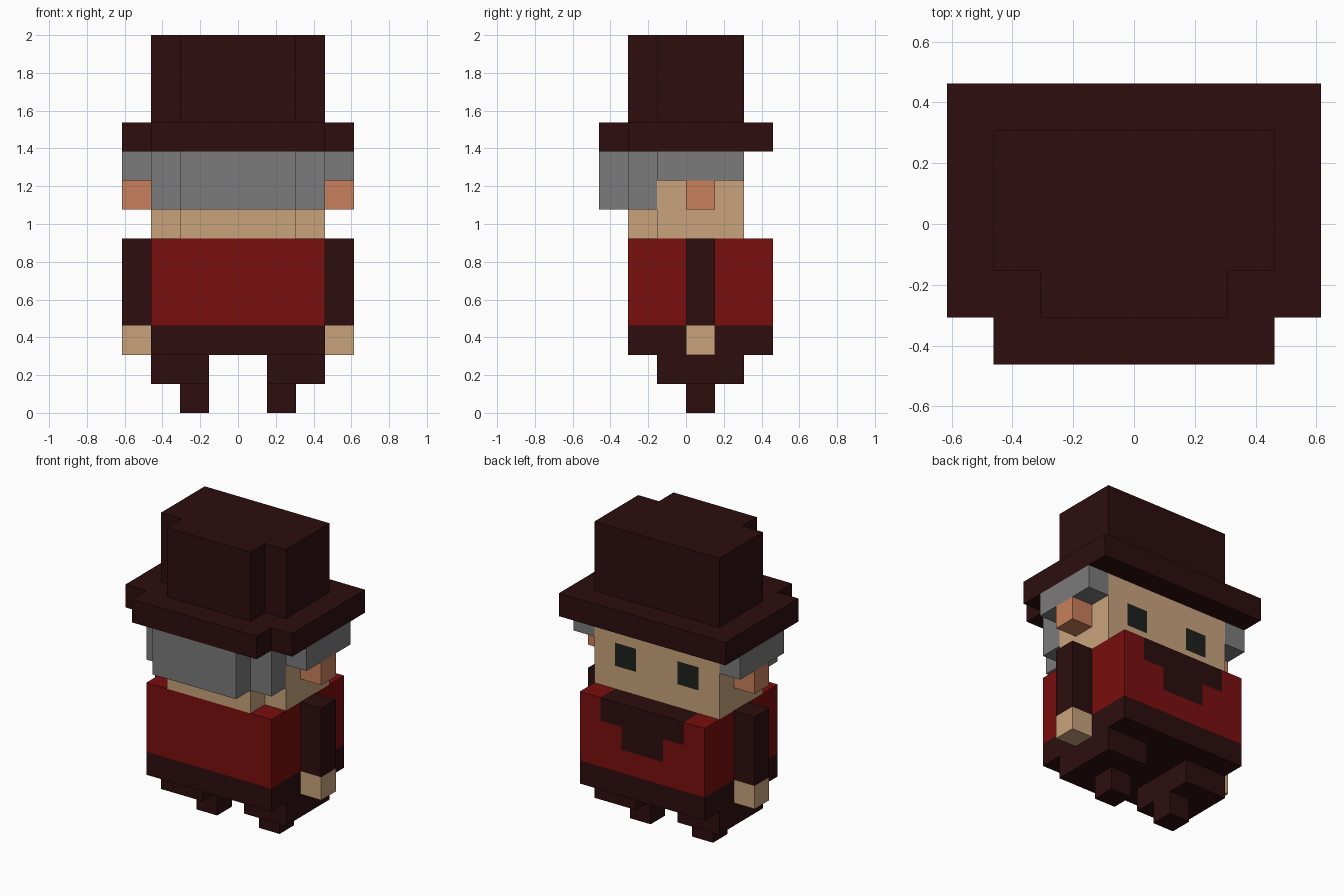
import bpy, bmesh
from mathutils import Vector

if "Cube" in bpy.data.objects:
    bpy.data.objects.remove(bpy.data.objects["Cube"])

U = 2 / 13  # one block; all sizes below are counted in blocks


def material(name, r, g, b):
    m = bpy.data.materials.new(name)
    m.diffuse_color = (r, g, b, 1)
    m.use_nodes = True
    m.node_tree.nodes["Principled BSDF"].inputs["Base Color"].default_value = m.diffuse_color
    return m


DARK = material("dark maroon", 0.026, 0.004, 0.0048)
RED = material("red cloth", 0.195, 0.0044, 0.0044)
SKIN = material("skin", 0.584, 0.371, 0.205)
EAR = material("ear", 0.584, 0.216, 0.107)
GREY = material("grey hair", 0.198, 0.198, 0.198)
BLACK = material("eye black", 0.013, 0.015, 0.013)


def prism(name, outline, z0, z1, mats, cuts=(), rule=None):
    """Extrude a plan outline; cut along (axis, position) planes and colour faces by rule."""
    bm = bmesh.new()
    base = bm.faces.new([bm.verts.new((x, y, z0)) for x, y in outline])
    top = bmesh.ops.extrude_face_region(bm, geom=[base])["geom"]
    bmesh.ops.translate(bm, vec=(0, 0, z1 - z0),
                        verts=[v for v in top if isinstance(v, bmesh.types.BMVert)])
    for axis, pos in cuts:
        n = Vector((0, 0, 0))
        n[axis] = 1
        bmesh.ops.bisect_plane(bm, geom=bm.verts[:] + bm.edges[:] + bm.faces[:],
                               plane_co=n * pos, plane_no=n)
    bmesh.ops.recalc_face_normals(bm, faces=bm.faces[:])
    if rule:
        for f in bm.faces:
            f.material_index = rule(f.calc_center_median())
    bmesh.ops.scale(bm, vec=(U, U, U), verts=bm.verts[:])
    me = bpy.data.meshes.new(name)
    bm.to_mesh(me)
    bm.free()
    for m in mats:
        me.materials.append(m)
    ob = bpy.data.objects.new(name, me)
    bpy.context.collection.objects.link(ob)
    return ob


def box(name, x0, x1, y0, y1, z0, z1, mats, cuts=(), rule=None):
    return prism(name, [(x0, y0), (x1, y0), (x1, y1), (x0, y1)], z0, z1, mats, cuts, rule)


def stepped(name, hw, y0, y1, z0, z1, mats, cuts=(), rule=None):
    """Block of half width hw whose -y corners are notched by one block."""
    n = hw - 1
    outline = [(-n, y0), (n, y0), (n, y0 + 1), (hw, y0 + 1),
               (hw, y1), (-hw, y1), (-hw, y0 + 1), (-n, y0 + 1)]
    return prism(name, outline, z0, z1, mats, cuts, rule)


def pair(name, x0, x1, *args):
    box("right_" + name, x0, x1, *args)
    box("left_" + name, -x1, -x0, *args)


X_CUTS = [(0, p) for p in (-2, -1, 1, 2)]


# Torso: red jacket, dark hem, stepped dark bib on the +y side
def torso_rule(c):
    bib = c.y > 2 and ((abs(c.x) < 2 and c.z > 5) or (abs(c.x) < 1 and c.z > 4))
    return 1 if c.z < 3 or bib else 0


box("torso", -3, 3, -2, 3, 2, 6, [RED, DARK],
    X_CUTS + [(1, 2), (2, 3), (2, 4), (2, 5)], torso_rule)


# Head with square eyes cut into the +y face
def head_rule(c):
    return 1 if c.y > 1.99 and 1 < abs(c.x) < 2 and 7 < c.z < 8 else 0


stepped("head", 3, -2, 2, 6, 9, [SKIN, BLACK], X_CUTS + [(2, 7), (2, 8)], head_rule)

# Hair and ears
stepped("main_hair", 3, -3, -1, 7, 9, [GREY])
pair("side_hair", 3, 4, -1, 2, 8, 9, [GREY])
pair("ear", 3, 4, 0, 1, 7, 8, [EAR])

# Hat
stepped("hat_brim", 4, -3, 3, 9, 10, [DARK])
stepped("hat_crown", 3, -2, 2, 10, 13, [DARK])

# Arms, hands, legs and feet
pair("arm", 3, 4, 0, 1, 3, 6, [DARK])
pair("hand", 3, 4, 0, 1, 2, 3, [SKIN])
pair("leg", 1, 3, -1, 2, 1, 2, [DARK])
pair("foot", 1, 2, 0, 1, 0, 1, [DARK])
